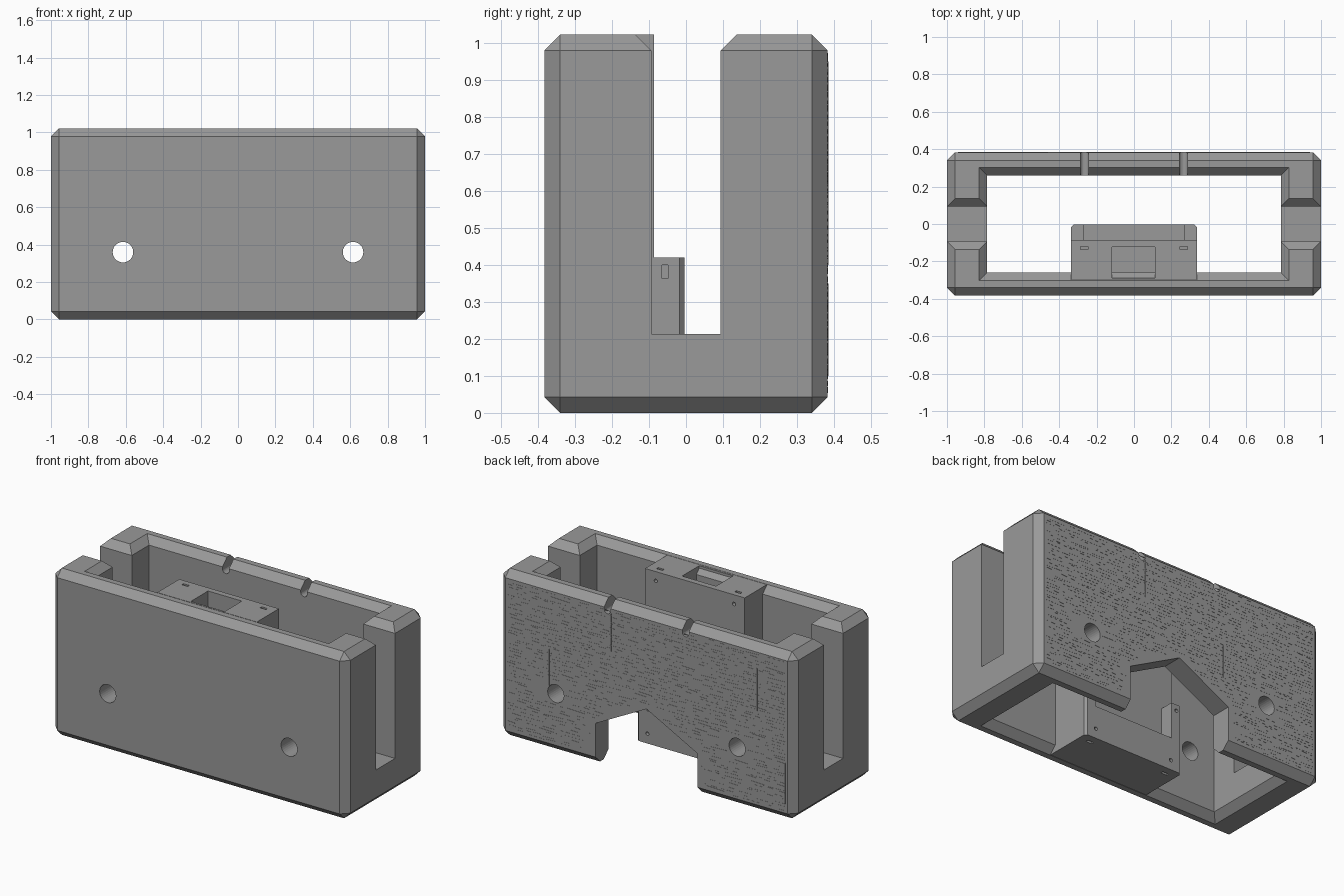
import bpy, bmesh, math, random
from mathutils import Vector

cube = bpy.data.objects.get("Cube")
if cube:
    bpy.data.objects.remove(cube, do_unlink=True)

grey = bpy.data.materials.new("plain_grey")
grey.use_nodes = True
colour = (0.32, 0.32, 0.32, 1)
grey.diffuse_color = colour
grey.node_tree.nodes["Principled BSDF"].inputs["Base Color"].default_value = colour

W, D, H, C = 1.0, 0.383, 1.022, 0.043   # half width, half depth, height, chamfer


def make(name, bm):
    bmesh.ops.recalc_face_normals(bm, faces=bm.faces)
    me = bpy.data.meshes.new(name)
    bm.to_mesh(me)
    bm.free()
    me.materials.append(grey)
    ob = bpy.data.objects.new(name, me)
    bpy.context.collection.objects.link(ob)
    return ob


def add_box(bm, x0, x1, y0, y1, z0, z1):
    vs = bmesh.ops.create_cube(bm, size=1)["verts"]
    for v in vs:
        v.co = Vector(((x0 + x1) / 2 + v.co.x * (x1 - x0),
                       (y0 + y1) / 2 + v.co.y * (y1 - y0),
                       (z0 + z1) / 2 + v.co.z * (z1 - z0)))
    return vs


def box(name, *size):
    bm = bmesh.new()
    add_box(bm, *size)
    return make(name, bm)


def prism(name, points, axis, a, b):
    """Extrude a 2D outline along one axis, from a to b."""
    bm = bmesh.new()

    def place(p, t):
        c = list(p)
        c.insert(axis, t)
        return bm.verts.new(c)
    lo, hi = [place(p, a) for p in points], [place(p, b) for p in points]
    bm.faces.new(lo)
    bm.faces.new(hi)
    for i in range(len(points)):
        j = (i + 1) % len(points)
        bm.faces.new((lo[i], lo[j], hi[j], hi[i]))
    return make(name, bm)


def circle(cx, cz, r, n=32):
    return [(cx + r * math.cos(2 * math.pi * i / n), cz + r * math.sin(2 * math.pi * i / n))
            for i in range(n)]


def carve(target, cutters):
    for c in cutters:
        m = target.modifiers.new("cut", "BOOLEAN")
        m.operation, m.solver, m.object = "DIFFERENCE", "EXACT", c
        bpy.context.view_layer.objects.active = target
        bpy.ops.object.modifier_apply(modifier=m.name)
        bpy.data.objects.remove(c, do_unlink=True)


# Housing: chamfered block
bm = bmesh.new()
add_box(bm, -W, W, -D, D, 0, H)
bmesh.ops.bevel(bm, geom=bm.edges[:], offset=C, segments=1, affect="EDGES")
housing = make("housing", bm)

# Central shaft, flared at both rims
IX, IY, E = 0.785, 0.26, 0.02
bm = bmesh.new()
rings = []
for z, grow in ((-E, C + E), (C, 0), (H - C, 0), (H + E, C + E)):
    rings.append([bm.verts.new((sx * (IX + grow), sy * (IY + grow), z))
                  for sx, sy in ((-1, -1), (1, -1), (1, 1), (-1, 1))])
bm.faces.new(rings[0])
bm.faces.new(rings[-1])
for lo, hi in zip(rings, rings[1:]):
    for i in range(4):
        j = (i + 1) % 4
        bm.faces.new((lo[i], lo[j], hi[j], hi[i]))
shaft = make("shaft_cutter", bm)

# End slots, bolt holes, rear gable opening and rim grooves
S = 0.093
cutters = [shaft, prism("slot_cutter",
                        [(-S, 0.213), (S, 0.213), (S, H - C), (S + C + E, H + E),
                         (-S - C - E, H + E), (-S, H - C)], 0, -1.2, 1.2),
           prism("gable_cutter", [(-0.345, -0.1), (0.345, -0.1), (0.345, 0.25),
                                  (0, 0.43), (-0.345, 0.25)], 1, 0.2, 0.5)]
for s in (-1, 1):
    cutters.append(prism("bolt_cutter", circle(s * 0.615, 0.36, 0.055), 1, -0.6, 0.6))
    arc = [(s * 0.265 + 0.022 * math.cos(a), 0.965 + 0.022 * math.sin(a))
           for a in [math.pi * (1 + i / 10) for i in range(11)]]
    groove = [(arc[0][0], 1.1)] + arc + [(arc[-1][0], 1.1)]
    cutters.append(prism("groove_cutter", groove, 1, 0.2, 0.5))
carve(housing, cutters)

# Mounting block on the inside of the front wall
X, T = 0.338, 0.014
STEP = -0.086
mount = prism("mounting_block", [(-X, -0.30), (X, -0.30), (X, -0.004 - T), (X - T, -0.004),
                                 (T - X, -0.004), (-X, -0.004 - T)], 2, 0, H)
cutters = [box("step_cutter", -0.5, 0.5, STEP, 0.2, 0.42, 1.2),
           box("cradle_cutter", -0.268, 0.268, STEP, 0.2, 0.2, 0.6),
           box("pocket_cutter", -0.118, 0.112, -0.288, -0.122, 0.3, 1.2)]
for s in (-1, 1):
    x = s * 0.285
    # screw holes
    for z, y in ((0.06, -0.1), (0.383, -0.08), (0.965, -0.16)):
        cutters.append(prism("screw_cutter", circle(s * 0.265 if z != 0.383 else s * 0.303, z, 0.011, 16),
                             1, y, 0.1))
    # nut slots
    cutters.append(box("top_nut_cutter", s * 0.265 - 0.02, s * 0.265 + 0.02, -0.137, -0.121, 0.94, 1.1))
    cutters.append(box("low_nut_cutter", s * 0.265 - 0.02, s * 0.265 + 0.02, -0.065, -0.049, -0.1, 0.085))
    edges = sorted((s * 0.285, s * 0.4))
    cutters.append(box("side_nut_cutter", *edges, -0.065, -0.049, 0.363, 0.40))
carve(mount, cutters)

# Fine wood grain on the rear face
random.seed(4)


def clear(x0, x1, z):
    for s in (-0.615, 0.615):
        if x0 < s + 0.07 and x1 > s - 0.07 and abs(z - 0.36) < 0.07:
            return False
    near = 0 if x0 < 0 < x1 else min(abs(x0), abs(x1))
    return not (near < 0.36 and z < 0.45 - 0.52 * near)


bm = bmesh.new()
rows = 46
for r in range(rows):
    z = 0.06 + r * 0.9 / (rows - 1)
    x = -0.94
    while x < 0.9:
        length = random.uniform(0.03, 0.14)
        zz = z + random.uniform(-0.006, 0.006)
        x1 = min(x + length, 0.94)
        if clear(x, x1, zz):
            tilt = random.uniform(-0.05, 0.05)
            for v in add_box(bm, x, x1, D - 0.001, D + 0.001, zz, zz + 0.003):
                v.co.z += (v.co.x - x) * tilt
        x = x1 + random.uniform(0.015, 0.06)
# plank joints
for x, z0, z1 in ((0.24, 0.72, 0.95), (-0.75, 0.62, 0.88), (-0.31, 0.42, 0.62),
                  (-0.94, 0.1, 0.35), (0.66, 0.4, 0.62)):
    add_box(bm, x - 0.002, x + 0.002, D - 0.001, D + 0.0015, z0, z1)
make("rear_wood_grain", bm)
